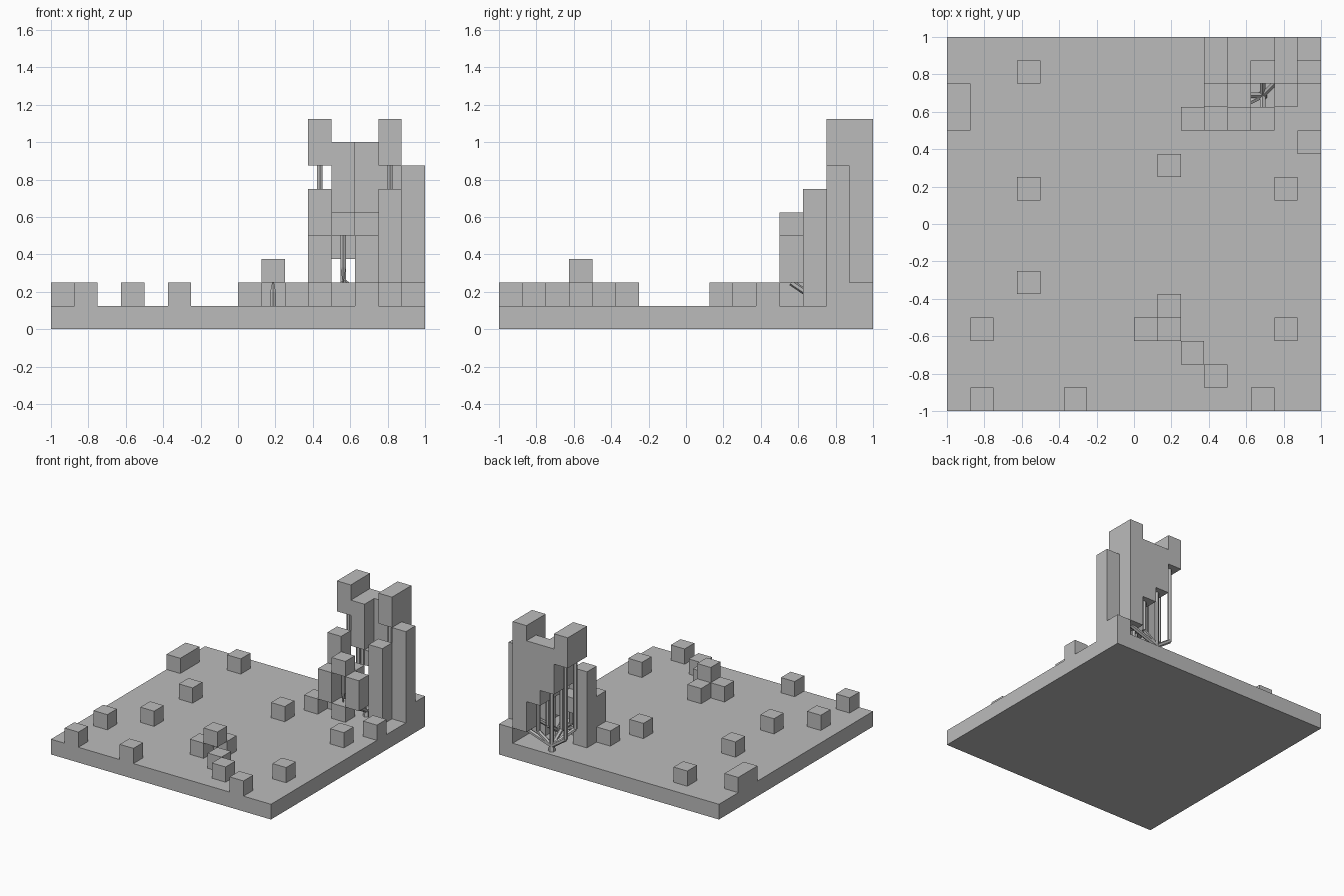
import bpy, bmesh
from mathutils import Vector

U = 0.125  # size of one grid cell

cube = bpy.data.objects.get("Cube")
if cube:
    bpy.data.objects.remove(cube)

grey = bpy.data.materials.new("plain_grey")
grey.use_nodes = True
grey.diffuse_color = (0.5, 0.5, 0.5, 1)
grey.node_tree.nodes["Principled BSDF"].inputs["Base Color"].default_value = (0.5, 0.5, 0.5, 1)


def finish(name, bm):
    mesh = bpy.data.meshes.new(name)
    bm.to_mesh(mesh)
    bm.free()
    mesh.materials.append(grey)
    obj = bpy.data.objects.new(name, mesh)
    bpy.context.collection.objects.link(obj)
    return obj


def point(i, j, z):
    """Centre of grid column i, j at height z (in metres)."""
    return Vector(((i + 0.5) * U - 1, (j + 0.5) * U - 1, z))


def cells(i, j, low, high, ni=1, nj=1):
    return {(a, b, c) for a in range(i, i + ni) for b in range(j, j + nj)
            for c in range(low, high)}


def voxel_object(name, filled):
    """Outer skin of a set of grid cells, with flat areas merged."""
    bm = bmesh.new()
    for cell in sorted(filled):
        for axis in range(3):
            for side in (0, 1):
                near = list(cell)
                near[axis] += 2 * side - 1
                if tuple(near) in filled:
                    continue
                loop = []
                for s, t in ((0, 0), (1, 0), (1, 1), (0, 1)):
                    c = list(cell)
                    c[axis] += side
                    c[(axis + 1) % 3] += s
                    c[(axis + 2) % 3] += t
                    loop.append(bm.verts.new((c[0] * U - 1, c[1] * U - 1, c[2] * U)))
                bm.faces.new(loop if side else loop[::-1])
    bmesh.ops.remove_doubles(bm, verts=bm.verts, dist=0.001)
    bmesh.ops.dissolve_limit(bm, angle_limit=0.01, verts=bm.verts, edges=bm.edges)
    return finish(name, bm)


def rod(bm, start, end, r1=0.017, r2=0.017):
    """Six-sided strut between two points."""
    axis = end - start
    turn = axis.to_track_quat("Z", "Y").to_matrix().to_4x4()
    turn.translation = (start + end) / 2
    bmesh.ops.create_cone(bm, cap_ends=True, segments=6, radius1=r1, radius2=r2,
                          depth=axis.length, matrix=turn)


def support_tree(name, trunk, targets):
    """Trunk whose branches slope outward, then rise to each underside."""
    bm = bmesh.new()
    fork = point(*trunk, 0.165)
    rod(bm, point(*trunk, U), fork, 0.028, 0.022)
    for i, j, level in targets:
        top = point(i, j, level * U)
        reach = (top.xy - fork.xy).length
        knee = point(i, j, min(fork.z + 0.7 * reach, level * U))
        if reach > 0.01:
            rod(bm, fork, knee)
        if top.z - knee.z > 0.01:
            rod(bm, knee, top)
    finish(name, bm)


# Ground slab
voxel_object("ground_slab", cells(0, 0, 0, 1, 16, 16))

# Scattered low blocks
spots = [(3, 14), (3, 9), (3, 5), (1, 3), (1, 0), (5, 0), (9, 10), (8, 3), (9, 4),
         (10, 2), (11, 1), (13, 0), (14, 3), (14, 9), (15, 11)]
for n, (i, j) in enumerate(spots):
    voxel_object(f"low_block_{n + 1}", cells(i, j, 1, 2))
voxel_object("long_low_block", cells(0, 12, 1, 2, 1, 2))
voxel_object("raised_block", cells(9, 3, 2, 3))

# Tower: battlement walls, corner columns and winding steps
tower = set()
tower |= cells(11, 14, 7, 9, 1, 2)                       # left battlement
tower |= cells(12, 14, 5, 8, 1, 2)                       # middle wall
tower |= cells(13, 15, 4, 8) | cells(13, 14, 4, 5)       # back wall and step
tower |= cells(14, 15, 2, 9) | cells(14, 14, 7, 9)       # right battlement
tower |= cells(15, 14, 1, 7) | cells(15, 15, 1, 2)       # outer column, corner
tower |= cells(14, 13, 1, 6) | cells(11, 13, 1, 6)       # front columns
tower |= cells(10, 12, 1, 2) | cells(11, 12, 2, 4)       # steps
tower |= cells(12, 12, 1, 2) | cells(12, 12, 4, 5)
tower |= cells(12, 13, 3, 4) | cells(13, 12, 2, 4)
voxel_object("tower", tower)

# Branching supports below the overhangs
support_tree("back_support", (12, 15),
             [(14, 15, 2), (13, 15, 4), (12, 15, 5), (11, 15, 7), (11, 14, 7), (12, 14, 5)])
support_tree("inner_support", (13, 13),
             [(13, 12, 2), (11, 12, 2), (12, 13, 3), (14, 14, 7), (13, 14, 4)])

# Single pointed props
prop = bmesh.new()
rod(prop, point(9, 3, U), point(9, 3, 0.2))
rod(prop, point(9, 3, 0.2), point(9, 3, 2 * U), 0.017, 0.006)
finish("block_prop", prop)
prop = bmesh.new()
rod(prop, point(12, 12, 2 * U), point(12, 12, 0.33), 0.003, 0.017)
rod(prop, point(12, 12, 0.33), point(12, 12, 4 * U))
finish("step_prop", prop)
